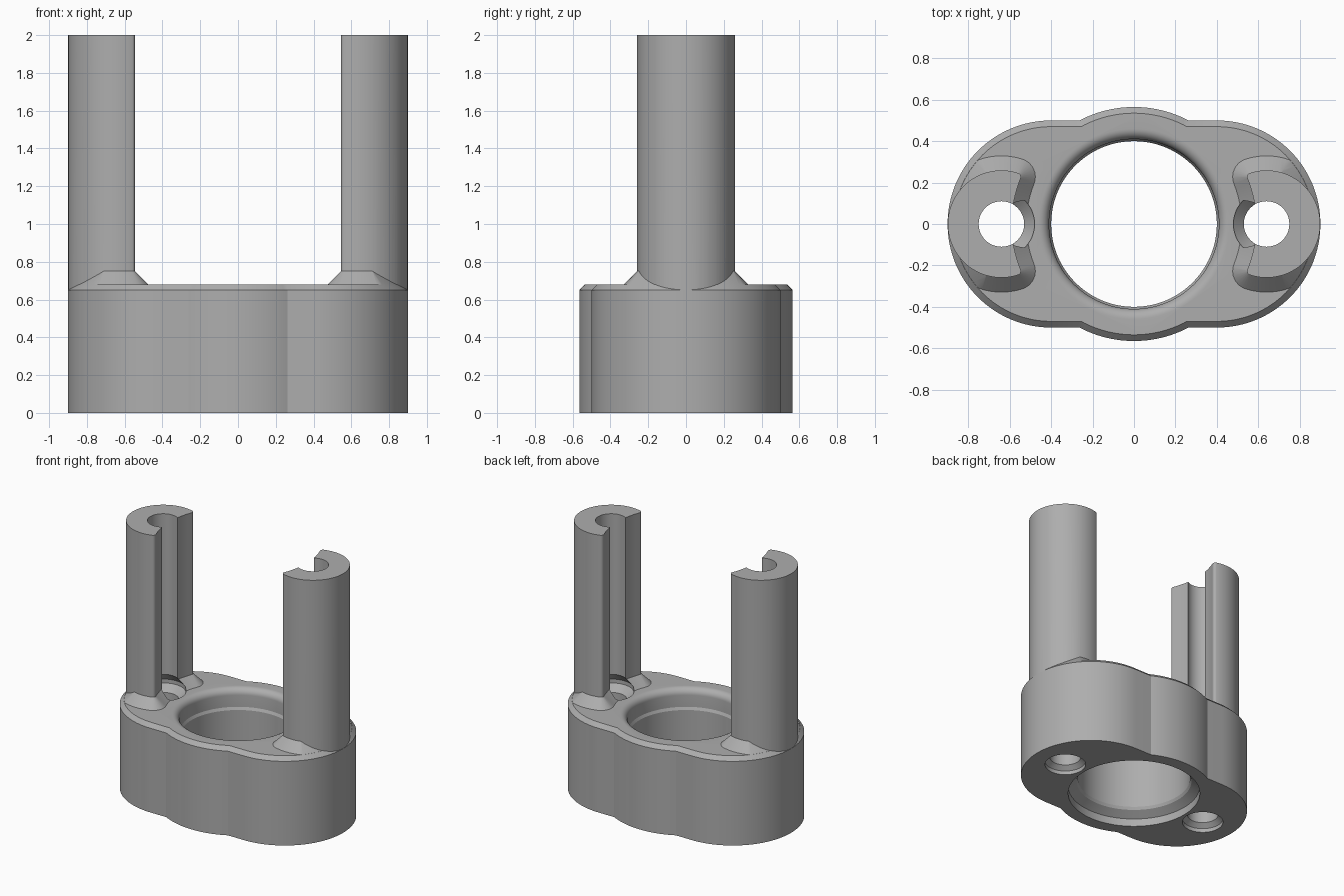
import bpy, bmesh
from math import sin, cos, pi, atan2, sqrt
from mathutils import Matrix

if "Cube" in bpy.data.objects:
    bpy.data.objects.remove(bpy.data.objects["Cube"], do_unlink=True)

grey = bpy.data.materials.new("plain_grey")
grey.use_nodes = True
colour = (0.42, 0.42, 0.42, 1)
grey.diffuse_color = colour
grey.node_tree.nodes["Principled BSDF"].inputs["Base Color"].default_value = colour

POST_X = 0.64


def arc(cx, cy, r, a, b, n):
    return [(cx + r * cos(a + (b - a) * i / n), cy + r * sin(a + (b - a) * i / n))
            for i in range(n + 1)]


def loft(name, layers):
    """Skin a stack of (outline, height) rings and cap both ends."""
    bm = bmesh.new()
    rings = [[bm.verts.new((x, y, z)) for x, y in pts] for pts, z in layers]
    n = len(rings[0])
    for low, high in zip(rings, rings[1:]):
        for i in range(n):
            j = (i + 1) % n
            bm.faces.new((low[i], low[j], high[j], high[i]))
    bm.faces.new(rings[0][::-1])
    bm.faces.new(rings[-1])
    bmesh.ops.recalc_face_normals(bm, faces=bm.faces)
    mesh = bpy.data.meshes.new(name)
    bm.to_mesh(mesh)
    bm.free()
    mesh.materials.append(grey)
    ob = bpy.data.objects.new(name, mesh)
    bpy.context.collection.objects.link(ob)
    return ob


def lathe(name, x, profile, n):
    return loft(name, [(arc(x, 0, r, 0, 2 * pi, n)[:-1], z) for r, z in profile])


def combine(target, other, operation):
    """Apply a boolean and discard the helper."""
    mod = target.modifiers.new("cut", 'BOOLEAN')
    mod.operation, mod.solver, mod.object = operation, 'EXACT', other
    graph = bpy.context.evaluated_depsgraph_get()
    mesh = bpy.data.meshes.new_from_object(target.evaluated_get(graph))
    target.modifiers.clear()
    target.data = mesh
    bpy.data.objects.remove(other, do_unlink=True)


def base_outline(inset):
    """Rounded slot shape with a round bulge in the middle."""
    big, end = 0.565 - inset, 0.5 - inset
    corner = atan2(end, sqrt(big * big - end * end))
    right = arc(0.4, 0, end, -pi / 2, pi / 2, 64)
    bulge = arc(0, 0, big, corner, pi - corner, 24)
    half = right + bulge
    return half + [(-x, -y) for x, y in half]


def post_outline(r):
    """Round post hollowed towards the middle, with corners of radius r."""
    outer, inner = 0.239, 0.61
    cx = (POST_X ** 2 - outer ** 2 + inner ** 2) / (2 * POST_X)
    cy = sqrt(inner ** 2 - cx ** 2)
    a = atan2(cy, cx - POST_X)
    b = atan2(cy, cx)
    pts = arc(POST_X, 0, outer + r, -a, a, 56)
    pts += arc(cx, cy, r, a, b + pi, 8)[1:]
    pts += arc(0, 0, inner - r, b, -b, 16)[1:]
    pts += arc(cx, -cy, r, pi - b, 2 * pi - a, 8)[1:-1]
    return pts


# Base block with chamfered top edge
body = loft("bracket_body", [(base_outline(0), 0), (base_outline(0), 0.65),
                             (base_outline(0.03), 0.68)])

# Two posts, each with a flared foot trimmed to the sloping base edge
for side in (1, -1):
    foot = loft("post_foot", [(post_outline(0.09), 0.6), (post_outline(0.09), 0.68),
                              (post_outline(0.02), 0.75)])
    post = loft("post", [(post_outline(0.02), 0.55), (post_outline(0.02), 2)])
    for part in (foot, post):
        if side < 0:
            part.data.transform(Matrix.Rotation(pi, 4, 'Z'))
    limit = loft("foot_limit", [(base_outline(0.001), 0.5), (base_outline(0.001), 0.65),
                                (base_outline(0.121), 0.77)])
    combine(foot, limit, 'INTERSECT')
    combine(body, foot, 'UNION')
    combine(body, post, 'UNION')

# Stepped bores through the posts
for side in (1, -1):
    bore = lathe("post_bore", side * POST_X,
                 [(0.145, -0.05), (0.145, 0.03), (0.11, 0.06), (0.11, 0.62), (0.16, 0.67),
                  (0.16, 0.7), (0.11, 0.76), (0.11, 2.1)], 48)
    combine(body, bore, 'DIFFERENCE')

# Large centre bore: bottom recess, narrow ring, rounded top lip
lip = [(0.46 - 0.05 * cos(t * pi / 16), 0.63 + 0.05 * sin(t * pi / 16)) for t in range(9)]
centre = lathe("centre_bore", 0,
               [(0.47, -0.05), (0.47, 0.06), (0.41, 0.1), (0.4, 0.12), (0.4, 0.52),
                (0.41, 0.54)] + lip + [(0.46, 0.75)], 96)
combine(body, centre, 'DIFFERENCE')

# Smooth curved walls, keep edges crisp
bpy.ops.object.select_all(action='DESELECT')
body.select_set(True)
bpy.context.view_layer.objects.active = body
bpy.ops.object.shade_smooth_by_angle(angle=pi / 7)
